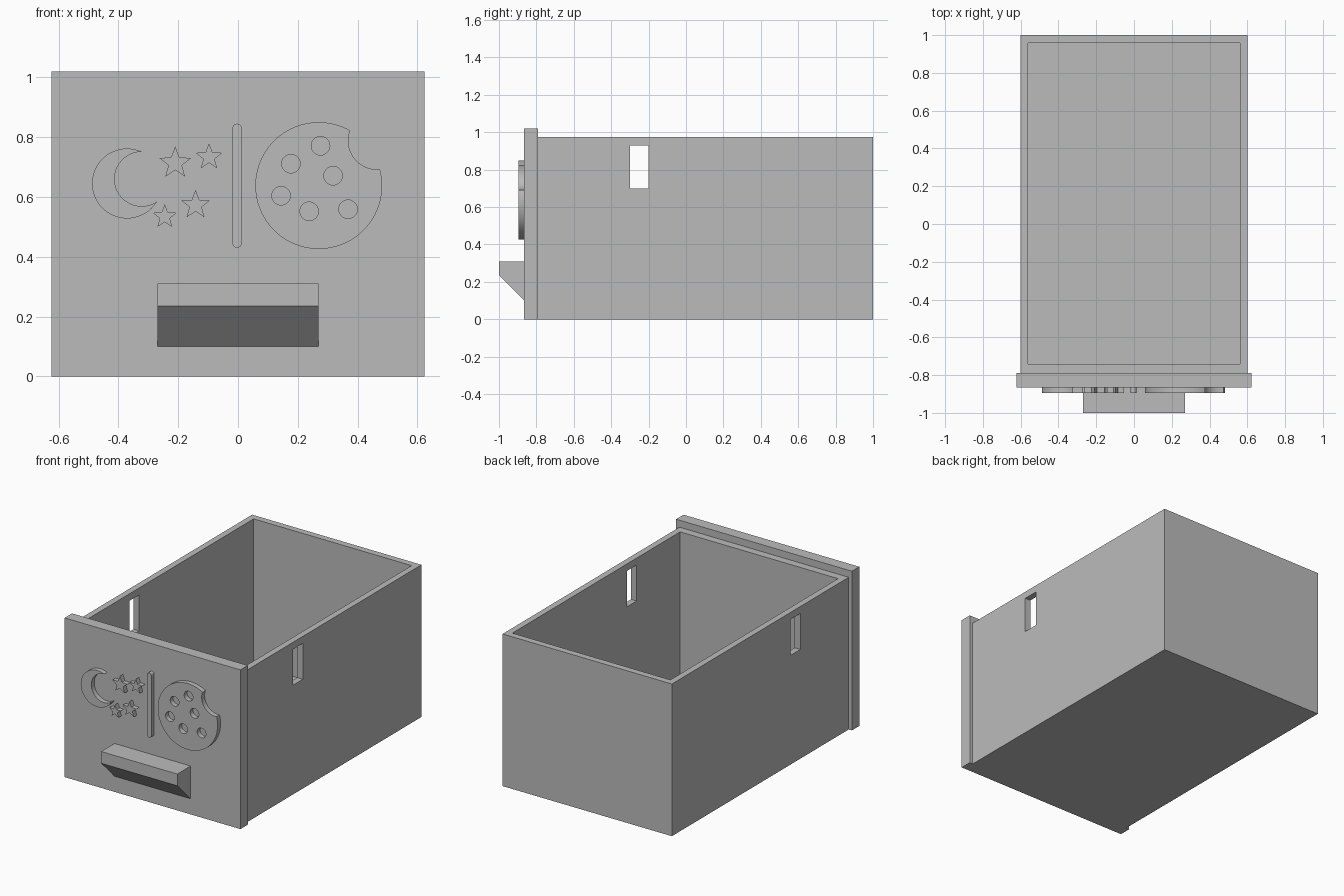
import bpy
import bmesh
from math import sin, cos, pi

cube = bpy.data.objects.get("Cube")
if cube:
    bpy.data.objects.remove(cube, do_unlink=True)

grey = bpy.data.materials.new("plain grey")
grey.use_nodes = True
tone = (0.5, 0.5, 0.5, 1)
grey.diffuse_color = tone
grey.node_tree.nodes["Principled BSDF"].inputs["Base Color"].default_value = tone


def prism(name, outline, offset):
    """Extrude a closed 3D outline by an offset vector."""
    bm = bmesh.new()
    face = bm.faces.new([bm.verts.new(p) for p in outline])
    new = bmesh.ops.extrude_face_region(bm, geom=[face])["geom"]
    bmesh.ops.translate(bm, vec=offset, verts=[v for v in new if isinstance(v, bmesh.types.BMVert)])
    bmesh.ops.recalc_face_normals(bm, faces=bm.faces)
    mesh = bpy.data.meshes.new(name)
    bm.to_mesh(mesh)
    bm.free()
    mesh.materials.append(grey)
    obj = bpy.data.objects.new(name, mesh)
    bpy.context.collection.objects.link(obj)
    return obj


def box(name, x0, x1, y0, y1, z0, z1):
    base = [(x0, y0, z0), (x1, y0, z0), (x1, y1, z0), (x0, y1, z0)]
    return prism(name, base, (0, 0, z1 - z0))


PANEL = -0.865   # front surface of the panel
RELIEF = 0.03    # height of the raised decoration


def relief(name, points, cutter=False):
    extra = 0.02 if cutter else 0
    return prism(name, [(x, PANEL + extra, z) for x, z in points],
                 (0, -RELIEF - 2 * extra, 0))


def circle(x, z, r, n=64):
    return [(x + r * cos(2 * pi * i / n), z + r * sin(2 * pi * i / n)) for i in range(n)]


def star(x, z, r):
    radii = [r, r * 0.42]
    return [(x + radii[i % 2] * sin(i * pi / 5), z + radii[i % 2] * cos(i * pi / 5))
            for i in range(10)]


def cut(target, *cutters):
    """Subtract the cutters, then discard them."""
    for c in cutters:
        mod = target.modifiers.new("cut", "BOOLEAN")
        mod.operation = "DIFFERENCE"
        mod.solver = "EXACT"
        mod.object = c
    bpy.context.view_layer.update()
    graph = bpy.context.evaluated_depsgraph_get()
    mesh = bpy.data.meshes.new_from_object(target.evaluated_get(graph))
    target.modifiers.clear()
    target.data = mesh
    for c in cutters:
        bpy.data.objects.remove(c, do_unlink=True)


# Open drawer tray with a slot through both side walls
tray = box("drawer_tray", -0.6, 0.6, -0.79, 1, 0, 0.975)
cut(tray,
    box("cavity_cutter", -0.56, 0.56, -0.74, 0.958, 0.04, 1.2),
    box("slot_cutter", -0.8, 0.8, -0.3, -0.2, 0.7, 0.93))

# Front panel
box("front_panel", -0.623, 0.623, PANEL, -0.79, 0, 1.02)

# Wedge-shaped pull handle
side = [(PANEL, 0.31), (-1, 0.31), (-1, 0.235), (PANEL, 0.10)]
prism("pull_handle", [(-0.27, y, z) for y, z in side], (0.54, 0, 0))

# Rounded divider bar
r = 0.015
low, high = 0.43 + r, 0.845 - r
ends = [(r * cos(i * pi / 12), r * sin(i * pi / 12)) for i in range(13)]
relief("divider_bar", [(x - 0.003, high + z) for x, z in ends]
       + [(-x - 0.003, low - z) for x, z in ends])

# Crescent moon
moon = relief("crescent_moon", circle(-0.371, 0.645, 0.117))
cut(moon, relief("moon_cutter", circle(-0.322, 0.66, 0.091), True))

# Stars
for i, s in enumerate([(-0.21, 0.713, 0.056), (-0.097, 0.733, 0.047),
                       (-0.142, 0.573, 0.051), (-0.245, 0.534, 0.042)]):
    relief(f"star_{i + 1}", star(*s))

# Bitten cookie with round chip holes
cookie = relief("cookie", circle(0.27, 0.638, 0.212, 96))
chips = [(0.276, 0.771), (0.177, 0.711), (0.318, 0.671),
         (0.144, 0.604), (0.238, 0.552), (0.368, 0.559)]
cut(cookie, relief("bite_cutter", circle(0.465, 0.788, 0.096), True),
    *[relief("chip_cutter", circle(x, z, 0.031, 32), True) for x, z in chips])
